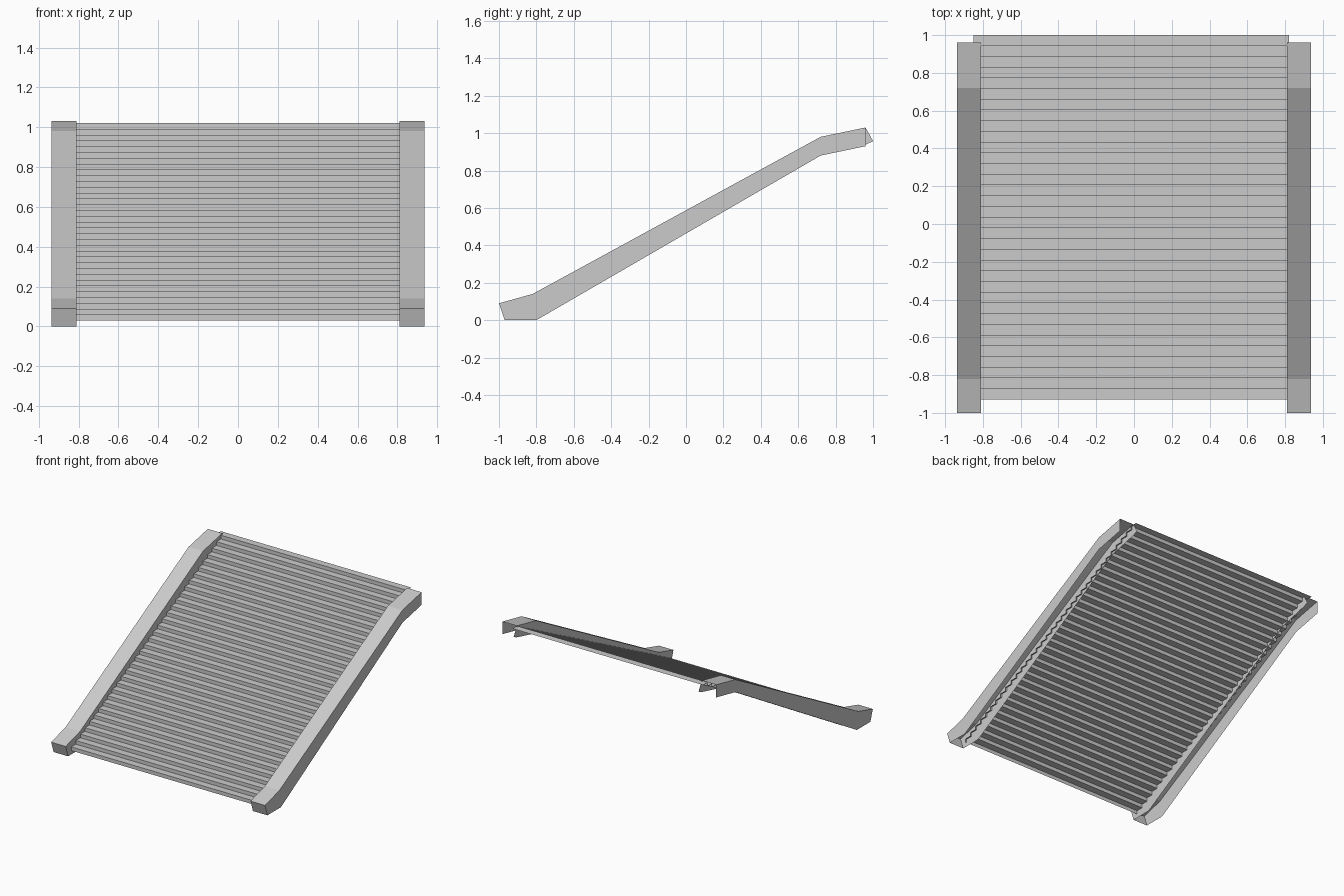
import bpy
import bmesh

cube = bpy.data.objects.get("Cube")
if cube:
    bpy.data.objects.remove(cube, do_unlink=True)

grey = bpy.data.materials.new("plain grey")
grey.use_nodes = True
colour = (0.6, 0.6, 0.6, 1)
grey.diffuse_color = colour
grey.node_tree.nodes["Principled BSDF"].inputs["Base Color"].default_value = colour


def finish(name, bm):
    mesh = bpy.data.meshes.new(name)
    bm.to_mesh(mesh)
    bm.free()
    mesh.materials.append(grey)
    obj = bpy.data.objects.new(name, mesh)
    bpy.context.collection.objects.link(obj)
    return obj


# Stair flight: a thin folded sheet of risers and treads
STEPS = 34
FRONT, BACK = -0.93, 1.0
LOW, HIGH = 0.03, 1.02
run = (BACK - FRONT) / STEPS
rise = (HIGH - LOW) / STEPS
profile = [(FRONT, LOW)]
for i in range(STEPS):
    y, z = FRONT + i * run, LOW + (i + 1) * rise
    profile += [(y, z), (y + run, z)]

bm = bmesh.new()
rows = [[bm.verts.new((x, y, z)) for x in (-0.85, 0.82)] for y, z in profile]
for a, b in zip(rows, rows[1:]):
    bm.faces.new((a[0], a[1], b[1], b[0]))
finish("stair_flight", bm)

# Side rails: channels open underneath and at the back
top_line = [(-1.0, 0.09), (-0.82, 0.14), (0.72, 0.98), (0.96, 1.03)]
bottom_line = [(0.72, 0.88), (-0.80, 0.0), (-0.97, 0.0)]
outer_end = [(0.96, 0.93)]
inner_end = [(1.0, 0.957), (0.965, 0.94)]


def rail(name, side):
    bm = bmesh.new()

    def wall(x, end):
        points = top_line + end + bottom_line
        verts = [bm.verts.new((side * x, y, z)) for y, z in points]
        bm.faces.new(verts)
        return verts

    outer = wall(0.937, outer_end)
    inner = wall(0.81, inner_end)
    # cover strips along the top, then the front cap
    for i in range(len(top_line) - 1):
        bm.faces.new((outer[i], outer[i + 1], inner[i + 1], inner[i]))
    bm.faces.new((outer[0], inner[0], inner[-1], outer[-1]))
    bmesh.ops.recalc_face_normals(bm, faces=bm.faces)
    if sum(f.normal.z for f in bm.faces) < 0:
        bmesh.ops.reverse_faces(bm, faces=bm.faces)
    finish(name, bm)


for name, side in (("left_rail", 1), ("right_rail", -1)):
    rail(name, side)
